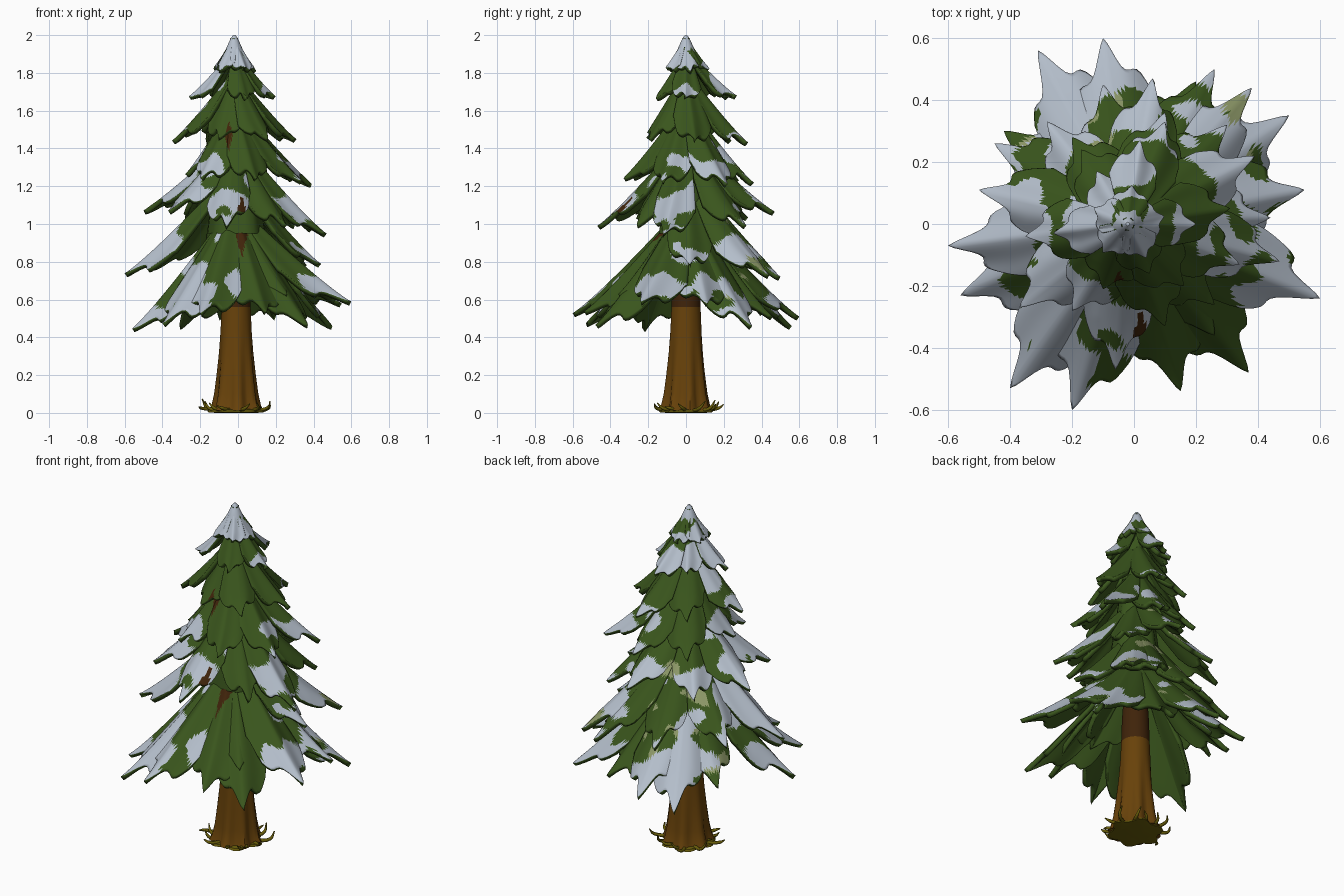
import bpy, bmesh, math, random
from mathutils import Vector, noise

random.seed(4)
cube = bpy.data.objects.get("Cube")
if cube:
    bpy.data.objects.remove(cube)


def material(name, rgb):
    m = bpy.data.materials.new(name)
    m.use_nodes = True
    m.diffuse_color = (*rgb, 1)
    m.node_tree.nodes["Principled BSDF"].inputs["Base Color"].default_value = (*rgb, 1)
    return m


SNOW = material("snow", (0.46, 0.52, 0.6))
PALE = material("frosted needles", (0.27, 0.32, 0.14))
DARK = material("dark bark", (0.05, 0.017, 0.003))
GREEN = material("needles", (0.042, 0.092, 0.012))
BARK = material("bark", (0.138, 0.054, 0.003))
GRASS = material("dry grass", (0.14, 0.11, 0.003))
FOLIAGE = [SNOW, PALE, DARK, GREEN]


def finish(bm, name, mats, angle=50):
    me = bpy.data.meshes.new(name)
    bm.to_mesh(me)
    bm.free()
    for m in mats:
        me.materials.append(m)
    ob = bpy.data.objects.new(name, me)
    bpy.context.collection.objects.link(ob)
    bpy.ops.object.select_all(action="DESELECT")
    ob.select_set(True)
    bpy.context.view_layer.objects.active = ob
    bpy.ops.object.shade_smooth_by_angle(angle=math.radians(angle))
    return ob


def grid_faces(bm, rows, closed=False):
    n = len(rows[0])
    for a, b in zip(rows, rows[1:]):
        for i in range(n if closed else n - 1):
            j = (i + 1) % n
            bm.faces.new((a[i], a[j], b[j], b[i]))


def foliage_index(p, reach, snow):
    """Pick snow, frost, bare bark or needles from position and snow load."""
    for x, z, w, h in ((0.02, 0.99, 0.045, 0.1), (-0.05, 1.47, 0.022, 0.05)):
        if p.y < 0 and abs(p.x - x) / w + 0.6 * abs(p.z - z) / h < 1:
            return 2
    cover = noise.noise(p * 6.5 + Vector((3, 1, 7))) * 0.75 + reach
    if snow and cover > 1.2 - 0.85 * snow:
        return 0
    frost = noise.noise(p * 7 + Vector((9, 4, 2)))
    return 1 if p.y > 0.12 and 0.6 < p.z < 1.3 and frost > 0.3 else 3


def bough(name, tip, root_z, width, nu=28, nv=42):
    """Drooping ridged leaf with a lobed hem, thickened into a shell."""
    x, y, tip_z, snow = tip
    root = Vector((-0.02, 0, root_z))
    out = Vector((x + 0.02, y, 0))
    length = out.length
    out.normalize()
    across = Vector((-out.y, out.x, 0))
    drop = root_z - tip_z
    wobble = random.uniform(0, 6)
    bm = bmesh.new()
    rows, reach = [], {}
    for k in range(nv + 1):
        row = []
        for i in range(nu + 1):
            u = 2 * i / nu - 1
            lobes = math.sin(u * math.pi * 1.6) ** 2
            hem = 1 - 0.32 * abs(u) - 0.1 * u * u - 0.08 * lobes
            hem += 0.06 * u * math.sin(wobble)
            t = k / nv * hem
            spread = width * min(1, 0.12 + 1.35 * t) * (1 - 0.22 * t)
            p = root + out * (length * t) + across * (u * spread)
            p.z = tip_z + drop * max(0, 1 - t) ** 1.12
            p.z -= spread * 0.75 * abs(u) ** 1.3
            p.z += 0.01 * math.sin(u * 7 + wobble) * t
            v = bm.verts.new(p)
            reach[v] = t
            row.append(v)
        rows.append(row)
    grid_faces(bm, rows)
    for f in bm.faces:
        f.material_index = foliage_index(f.calc_center_median(), reach[f.verts[0]], snow)
    bmesh.ops.recalc_face_normals(bm, faces=bm.faces)
    if sum(f.normal.z for f in bm.faces) < 0:
        bmesh.ops.reverse_faces(bm, faces=bm.faces)
    shell = finish(bm, name, FOLIAGE).modifiers.new("thickness", "SOLIDIFY")
    shell.thickness = 0.026
    shell.offset = -1
    shell.material_offset = 3
    shell.material_offset_rim = 3


def tier(name, root_z, width, tips):
    for i, tip in enumerate(tips):
        bough(f"{name}_bough_{i + 1}", tip, root_z, width)


def lathe(name, profile, mats, sides, radius_at, colour_at, x=-0.01):
    """Turned surface whose radius and colour follow simple rules."""
    bm = bmesh.new()
    rows = []
    for r, z in profile:
        rows.append([bm.verts.new((x + radius_at(a, r, z) * math.cos(a),
                                   radius_at(a, r, z) * math.sin(a), z))
                     for a in (math.tau * i / sides for i in range(sides))])
    grid_faces(bm, rows, True)
    for f in bm.faces:
        f.material_index = colour_at(f.calc_center_median())
    bm.faces.new(rows[0][::-1]).material_index = 0
    bm.faces.new(rows[-1])
    bmesh.ops.recalc_face_normals(bm, faces=bm.faces)
    finish(bm, name, mats)


# Foliage from bottom to top: tip x, y, z and snow load of each bough
tier("skirt", 1.12, 0.2, [
    (.6, -.24, .58, .65), (.37, -.48, .46, 0), (.15, -.54, .53, 0), (-.2, -.6, .52, .75),
    (-.4, -.53, .47, .9), (-.56, -.23, .44, .9), (-.42, .3, .55, .5), (-.31, .56, .47, .8),
    (-.1, .6, .52, .7), (.2, .46, .5, 0), (.5, .35, .46, .65), (.55, .11, .57, .4),
    (.26, -.36, .62, 0), (.02, -.35, .67, 0)])
tier("lower", 1.3, 0.17, [
    (-.6, -.07, .73, .9), (-.45, .26, .78, .6), (-.1, .45, .75, .5), (.26, .5, .73, .3),
    (.38, .44, .74, .6), (.44, .02, .78, .3)])
tier("middle", 1.48, 0.16, [
    (.47, -.12, .94, .8), (.26, -.26, 1, 0), (-.06, -.47, 1, .7), (-.37, -.27, 1.08, .8),
    (-.5, .11, 1.08, .75), (-.28, .33, 1.03, .5), (.06, .47, 1.07, .6), (.3, .32, 1, .45)])
tier("upper", 1.66, 0.15, [
    (.39, .22, 1.21, .6), (.34, -.13, 1.22, .4), (.1, -.33, 1.24, 0), (-.2, -.28, 1.24, .5),
    (-.28, -.07, 1.27, .8), (-.2, .28, 1.24, 0), (.1, .36, 1.22, .3)])
tier("high", 1.82, 0.14, [
    (.31, .05, 1.44, .3), (.16, -.2, 1.46, 0), (-.1, -.21, 1.46, 0), (-.35, -.04, 1.45, .85),
    (-.17, .24, 1.45, 0), (.1, .33, 1.43, .3)])
tier("top", 1.93, 0.11, [
    (.2, 0, 1.67, .8), (.05, -.16, 1.67, 0), (-.26, -.03, 1.67, .85),
    (-.12, .17, 1.68, .9), (.02, .27, 1.67, .8)])
tier("crown", 1.995, 0.085, [
    (-.02 + .12 * math.cos(a), .125 * math.sin(a), 1.82, 1.1)
    for a in (math.tau * i / 5 + 0.2 for i in range(5))])

# Snowy cap and the foliage filling behind the boughs
lathe("snow_cap", [(.06, 1.89), (.038, 1.94), (.018, 1.985), (.006, 2)], [SNOW], 12,
      lambda a, r, z: r, lambda p: 0, -0.02)
lathe("inner_foliage", [(.15, .95), (.12, 1.2), (.08, 1.5), (.03, 1.85)], [GREEN], 20,
      lambda a, r, z: r * (1 + 0.08 * math.sin(5 * a)), lambda p: 0)

# Trunk flaring into root lobes, darker under the boughs
lathe("trunk", [(.132, .012), (.12, .04), (.109, .1), (.099, .2), (.089, .32), (.082, .44),
                (.077, .56), (.073, .7), (.06, .9), (.04, 1.2)], [BARK, DARK], 40,
      lambda a, r, z: r * (1 + 0.13 * max(0, 1 - z / .45) * math.sin(7 * a + 0.8 * math.sin(a))),
      lambda p: 1 if p.z > 0.57 else 0)

# Dry grass mat and curled blades around the base
lathe("grass_mat", [(.1, 0), (.138, .004), (.132, .016), (.09, .022)], [GRASS], 36,
      lambda a, r, z: r * (1 + 0.12 * math.sin(6 * a + 1)), lambda p: 0)
blades = bpy.data.curves.new("grass_blades", "CURVE")
blades.dimensions = "3D"
blades.bevel_depth = 0.009
blades.bevel_resolution = 1
blades.resolution_u = 4
for i in range(14):
    a = math.tau * i / 14 + random.uniform(-.2, .2)
    far = random.uniform(.16, .21)
    lift = random.uniform(.03, .08)
    turn = random.choice((-.12, .12))
    spline = blades.splines.new("BEZIER")
    spline.bezier_points.add(2)
    for bp, (r, z, bend, size) in zip(spline.bezier_points, [
            (.1, .015, 0, 1.2), (far - .02, .025, turn, 1), (far, lift, 2 * turn, .35)]):
        bp.co = (-.01 + r * math.cos(a + bend), r * math.sin(a + bend), z)
        bp.radius = size
        bp.handle_left_type = bp.handle_right_type = "AUTO"
blades.materials.append(GRASS)
bpy.context.collection.objects.link(bpy.data.objects.new("grass_blades", blades))
